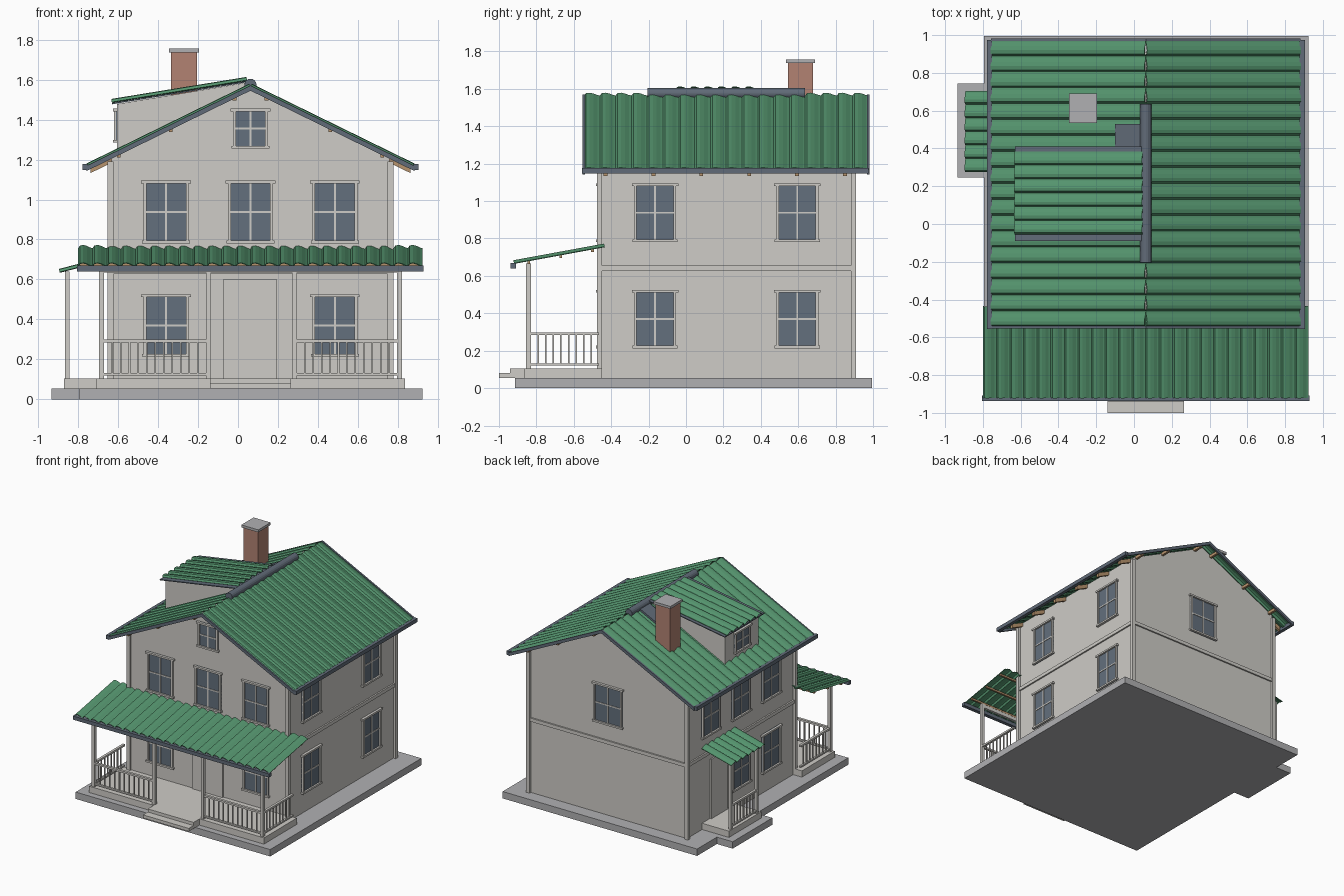
import bpy, bmesh, math
from mathutils import Vector

cube = bpy.data.objects.get("Cube")
if cube:
    bpy.data.objects.remove(cube, do_unlink=True)


def material(name, srgb):
    col = [((c + 0.055) / 1.055) ** 2.4 for c in srgb] + [1]
    m = bpy.data.materials.new(name)
    m.use_nodes = True
    m.diffuse_color = col
    m.node_tree.nodes["Principled BSDF"].inputs["Base Color"].default_value = col
    return m


WALL = material("off_white", (0.81, 0.80, 0.78))
STONE = material("foundation_grey", (0.69, 0.69, 0.70))
GREEN = material("roof_green", (0.33, 0.58, 0.43))
SLATE = material("slate_trim", (0.38, 0.42, 0.47))
GLASS = material("window_glass", (0.39, 0.44, 0.49))
BRICK = material("brick", (0.70, 0.51, 0.45))
WOOD = material("rafter_wood", (0.72, 0.58, 0.43))


def finish(name, bm, mat):
    bmesh.ops.recalc_face_normals(bm, faces=bm.faces)
    me = bpy.data.meshes.new(name)
    bm.to_mesh(me)
    bm.free()
    me.materials.append(mat)
    ob = bpy.data.objects.new(name, me)
    bpy.context.collection.objects.link(ob)
    return ob


def box(name, x, y, z, mat):
    bm = bmesh.new()
    bmesh.ops.create_cube(bm, size=1)
    for v in bm.verts:
        v.co = [(a + b) / 2 + c * (b - a) for (a, b), c in zip((x, y, z), v.co)]
    return finish(name, bm, mat)


def prism(name, profile, y0, y1, mat):
    """Extrude an (x, z) profile along y."""
    bm = bmesh.new()
    f = bm.faces.new([bm.verts.new((x, y0, z)) for x, z in profile])
    ext = bmesh.ops.extrude_face_region(bm, geom=[f])["geom"]
    bmesh.ops.translate(bm, verts=[v for v in ext if isinstance(v, bmesh.types.BMVert)], vec=(0, y1 - y0, 0))
    return finish(name, bm, mat)


def sloped(name, a, b, depth, y0, y1, mat):
    """Board whose top edge runs from a to b in the xz plane."""
    return prism(name, [a, b, (b[0], b[1] - depth), (a[0], a[1] - depth)], y0, y1, mat)


def sheet(name, low, high, across, ribs):
    """Ribbed metal sheet from a low edge start to a high edge start."""
    low, high, across = Vector(low), Vector(high), Vector(across)
    up = across.cross(high - low).normalized()
    up = up if up.z > 0 else -up
    wave = [(0, 0), (0.12, 0.013), (0.35, 0.016), (0.6, 0.011), (0.85, 0.002)]
    pts = [((i + t) / ribs, h) for i in range(ribs) for t, h in wave] + [(1, 0)]
    bm = bmesh.new()
    rows = [[bm.verts.new(p + across * s + up * h) for s, h in pts] for p in (low, high)]
    for i in range(len(pts) - 1):
        bm.faces.new((rows[0][i], rows[0][i + 1], rows[1][i + 1], rows[1][i]))
    ob = finish(name, bm, GREEN)
    mod = ob.modifiers.new("thickness", "SOLIDIFY")
    mod.thickness = 0.004
    return ob


def wall_box(name, side, u, d, z, mat):
    """Box on a wall: u runs along the wall, d is the distance out from it."""
    axis, pos, s = side
    out = tuple(sorted(pos + s * k for k in d))
    return box(name, *((out, u) if axis == "x" else (u, out)), z, mat)


def window(name, side, c, z0, z1, w=0.225):
    a, b, t = c - w / 2, c + w / 2, 0.014
    wall_box(name + "_glass", side, (a, b), (0, 0.006), (z0, z1), GLASS)
    for u in ((a, a + t), (b - t, b)):
        wall_box(name + "_jamb", side, u, (0, 0.016), (z0, z1), WALL)
    for z, e in ((z0, 0.008), (z1 - t, 0.012)):
        wall_box(name + "_trim", side, (a - e, b + e), (0, 0.02), (z, z + t), WALL)
    m = (z0 + z1) / 2
    wall_box(name + "_mullion", side, (c - 0.005, c + 0.005), (0, 0.011), (z0, z1), WALL)
    wall_box(name + "_bar", side, (a, b), (0, 0.010), (m - 0.005, m + 0.005), WALL)


def railing(name, along, start, end, fixed, n):
    def part(label, u, r, z):
        f = (fixed - r, fixed + r)
        box(name + label, *((u, f) if along == "x" else (f, u)), z, WALL)
    part("_top_rail", (start, end), 0.010, (0.283, 0.298))
    part("_bottom_rail", (start, end), 0.008, (0.12, 0.132))
    for i in range(1, n + 1):
        u = start + (end - start) * i / (n + 1)
        part("_baluster", (u - 0.004, u + 0.004), 0.004, (0.132, 0.283))


CX, SL, PEAK = 0.0625, 0.49, 1.565
FRONT, BACK = ("y", -0.46, -1), ("y", 0.89, 1)
LEFT, RIGHT = ("x", CX + 0.695, 1), ("x", CX - 0.695, -1)


def roof_z(dx):
    return PEAK - SL * dx


# Foundation and floors
box("foundation", (-0.795, 0.925), (-0.915, 0.995), (0, 0.055), STONE)
box("side_foundation", (-0.935, -0.78), (0.245, 0.745), (0, 0.055), STONE)
box("porch_floor", (-0.71, 0.835), (-0.865, -0.45), (0.055, 0.105), WALL)
box("side_porch_floor", (-0.87, -0.62), (0.29, 0.70), (0.055, 0.105), WALL)
box("lower_step", (-0.14, 0.265), (-1.0, -0.86), (0.055, 0.08), WALL)
box("upper_step", (-0.14, 0.265), (-0.94, -0.86), (0.08, 0.105), WALL)

# House body with gables, corner boards and belt course
e = 0.695
prism("house_walls", [(CX - e, 0.055), (CX + e, 0.055), (CX + e, roof_z(e) - 0.01),
                      (CX, PEAK - 0.01), (CX - e, roof_z(e) - 0.01)], -0.46, 0.89, WALL)
for s in (-1, 1):
    for y in (-0.475, 0.882):
        x = sorted((CX + s * 0.685, CX + s * 0.715))
        box("corner_board", x, (y, y + 0.026), (0.055, 1.19), WALL)
box("belt_course", (CX - 0.707, CX + 0.707), (-0.472, 0.902), (0.627, 0.655), WALL)

# Windows and doors
for c in (-0.36, CX, 0.485):
    window("front_upper_window", FRONT, c, 0.78, 1.095)
for c in (-0.36, 0.485):
    window("front_lower_window", FRONT, c, 0.213, 0.525)
window("gable_window", FRONT, CX, 1.255, 1.455, 0.175)
window("back_window", BACK, CX, 0.78, 1.095, 0.25)
for y in (-0.165, 0.595):
    window("left_upper_window", LEFT, y, 0.78, 1.095)
    window("left_lower_window", LEFT, y, 0.213, 0.525)
for y in (-0.165, 0.215, 0.595):
    window("right_upper_window", RIGHT, y, 0.78, 1.095)
for y in (-0.165, 0.215):
    window("right_lower_window", RIGHT, y, 0.213, 0.525)
wall_box("front_door", FRONT, (-0.075, 0.195), (0, 0.012), (0.105, 0.6), WALL)
wall_box("side_door", RIGHT, (0.39, 0.60), (0, 0.012), (0.105, 0.58), WALL)

# Main roof, gutters, barge boards, rafters and purlins
for s in (-1, 1):
    sheet("roof_sheet", (CX + s * 0.815, -0.545, roof_z(0.815)), (CX, -0.545, PEAK), (0, 1.52, 0), 18)
    box("gutter", sorted((CX + s * 0.815, CX + s * 0.842)), (-0.555, 0.975), (1.147, 1.177), SLATE)
    for y in (-0.553, 0.968):
        sloped("barge_board", (CX, PEAK + 0.006), (CX + s * 0.82, roof_z(0.82) + 0.006), 0.026, y, y + 0.014, SLATE)
    for i in range(6):
        y = -0.43 + 0.256 * i
        sloped("rafter_tail", (CX + s * 0.68, roof_z(0.68) - 0.006), (CX + s * 0.80, roof_z(0.80) - 0.006),
               0.034, y - 0.01, y + 0.01, WOOD)
    for dx in (0.08, 0.4, 0.66):
        x, z = CX + s * dx, roof_z(dx)
        box("purlin", (x - 0.009, x + 0.009), (-0.54, 0.97), (z - 0.03, z - 0.006), WOOD)
prism("ridge_cap", [(CX + 0.03 * math.cos(a * math.pi / 8), 1.575 + 0.03 * math.sin(a * math.pi / 8))
                    for a in range(16)], -0.205, 0.635, SLATE)
sloped("ridge_flashing", (-0.10, roof_z(0.1625) + 0.024), (CX - 0.02, PEAK + 0.014), 0.02, 0.41, 0.53, SLATE)

# Shed dormer
prism("dormer_walls", [(-0.605, 1.22), (-0.605, 1.478), (0.04, 1.585), (0.04, 1.5)], -0.05, 0.37, WALL)
window("dormer_window", ("x", -0.605, -1), 0.16, 1.285, 1.455, 0.19)
sloped("dormer_roof_base", (-0.63, 1.484), (0.045, 1.594), 0.007, -0.09, 0.41, SLATE)
sheet("dormer_sheet", (-0.632, -0.055, 1.488), (0.045, -0.055, 1.598), (0, 0.44, 0), 6)

# Chimney
box("chimney", (-0.335, -0.205), (0.545, 0.68), (1.3, 1.737), BRICK)
box("chimney_cap", (-0.345, -0.195), (0.535, 0.69), (1.737, 1.757), STONE)

# Front porch
for x in (-0.683, -0.148, 0.283, 0.808):
    box("porch_post", (x - 0.012, x + 0.012), (-0.855, -0.83), (0.105, 0.665), WALL)
box("porch_beam", (-0.695, 0.82), (-0.853, -0.832), (0.635, 0.663), WALL)
sheet("porch_sheet", (-0.80, -0.92, 0.668), (-0.80, -0.435, 0.757), (1.723, 0, 0), 24)
box("porch_gutter", (-0.805, 0.93), (-0.937, -0.908), (0.64, 0.669), SLATE)
for y in (-0.84, -0.67, -0.5):
    z = 0.668 + (y + 0.92) * 0.1835
    box("porch_purlin", (-0.79, 0.915), (y - 0.007, y + 0.007), (z - 0.018, z - 0.003), WOOD)
railing("front_rail_right", "x", -0.672, -0.158, -0.843, 11)
railing("front_rail_left", "x", 0.293, 0.798, -0.843, 11)
for x in (-0.683, 0.808):
    railing("side_rail", "y", -0.832, -0.465, x, 8)

# Side porch
for y in (0.33, 0.66):
    box("side_porch_post", (-0.866, -0.844), (y - 0.011, y + 0.011), (0.105, 0.64), WALL)
railing("side_porch_rail", "y", 0.34, 0.65, -0.855, 7)
sheet("side_porch_sheet", (-0.893, 0.275, 0.637), (-0.63, 0.275, 0.705), (0, 0.43, 0), 6)
